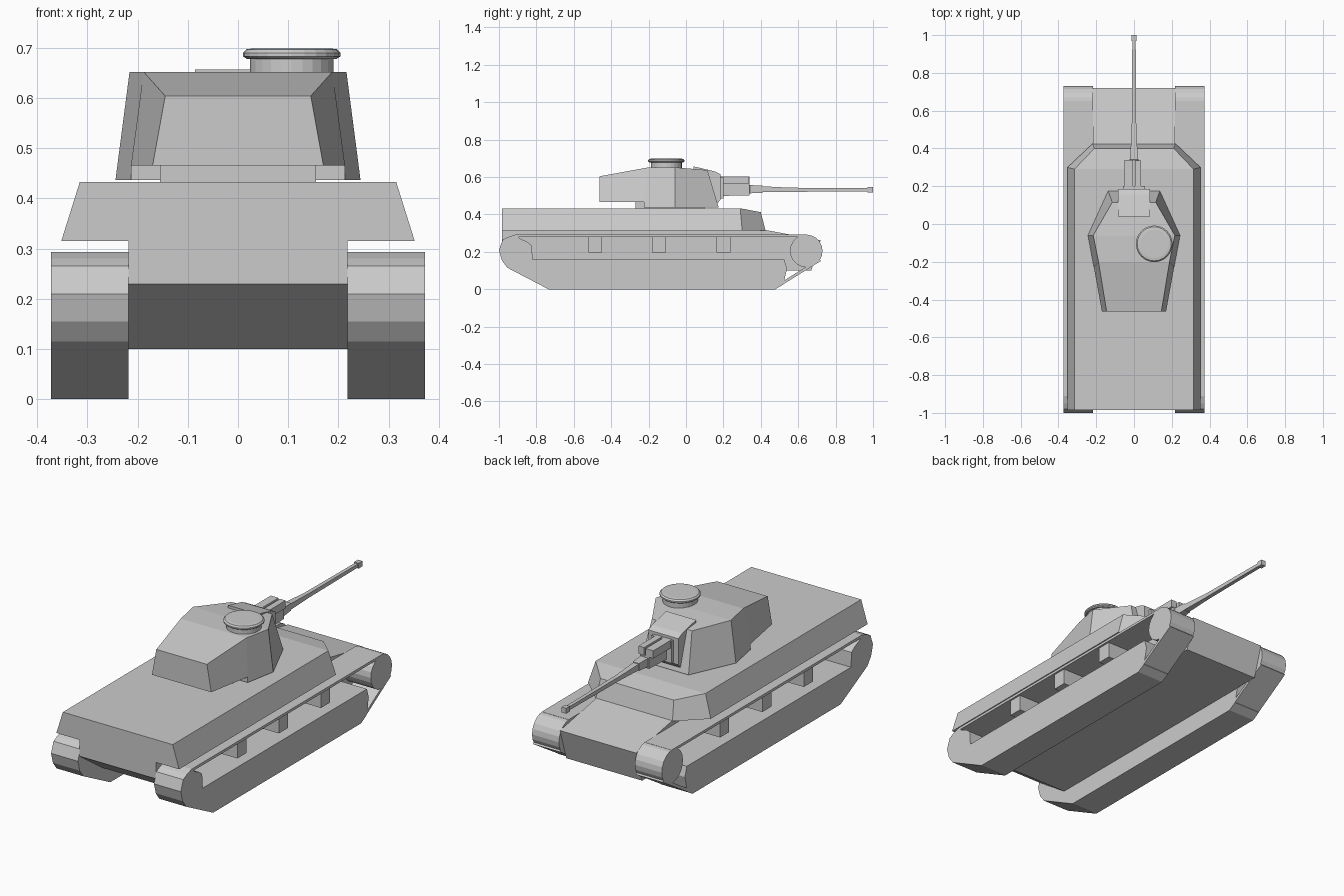
import bpy, bmesh
from math import pi, cos, sin

if "Cube" in bpy.data.objects:
    bpy.data.objects.remove(bpy.data.objects["Cube"])


def make(name, verts, faces):
    bm = bmesh.new()
    vs = [bm.verts.new(v) for v in verts]
    for f in faces:
        bm.faces.new([vs[i] for i in f])
    bmesh.ops.recalc_face_normals(bm, faces=bm.faces)
    me = bpy.data.meshes.new(name)
    bm.to_mesh(me)
    bm.free()
    ob = bpy.data.objects.new(name, me)
    bpy.context.collection.objects.link(ob)
    return ob


def loft(name, rings, caps=True):
    """Join rings holding equal numbers of points."""
    n = len(rings[0])
    verts = [p for r in rings for p in r]
    faces = [(k*n+i, k*n+(i+1) % n, (k+1)*n+(i+1) % n, (k+1)*n+i)
             for k in range(len(rings)-1) for i in range(n)]
    if caps:
        faces += [tuple(range(n)), tuple(range(len(verts)-n, len(verts)))]
    return make(name, verts, faces)


def prism(name, profile, x0, x1):
    """Extrude a (y, z) profile across x."""
    return loft(name, [[(x, y, z) for y, z in profile] for x in (x0, x1)])


def box(name, x0, x1, y0, y1, z0, z1):
    return prism(name, [(y0, z0), (y1, z0), (y1, z1), (y0, z1)], x0, x1)


def mirror_ring(half):
    """Complete a right-hand outline listed from rear to front."""
    return half + [(-x, y, z) for x, y, z in reversed(half)]


def lathe(name, cx, cy, profile, n=24):
    """Stack horizontal circles of (radius, z)."""
    return loft(name, [[(cx+r*cos(2*pi*i/n), cy+r*sin(2*pi*i/n), z)
                        for i in range(n)] for r, z in profile])


# Lower hull with sloped rear and nose
prism("lower_hull", [(-.985, .23), (-.80, .10), (.67, .10), (.72, .262),
                     (.42, .318), (-.985, .318)], -.218, .218)

# Upper hull with overhanging sides and cut front corners
base = mirror_ring([(.352, -.985, .315), (.352, .30, .315), (.22, .425, .315)])
roof = mirror_ring([(.315, -.985, .433), (.315, .29, .433), (.21, .40, .412)])
make("upper_hull", base + roof,
     [(i, (i+1) % 6, (i+1) % 6+6, i+6) for i in range(6)]
     + [(0, 1, 4, 5), (1, 2, 3, 4), (6, 7, 10, 11), (7, 8, 9, 10)])

# Running gear on both sides
track_body = [(.477, 0), (.52, .025), (.54, .11), (.525, .16), (-.82, .16),
              (-.825, .235), (-.85, .255), (-.89, .272), (-.91, .293),
              (-.95, .28), (-.98, .265), (-1, .21), (-.985, .155),
              (-.955, .115), (-.735, 0)]
top_run = [(-.91, .279), (.65, .279), (.65, .292), (-.91, .293)]
front_run = [(.477, 0), (.722, .152), (.712, .164), (.47, .013)]
for side, s in (("right", 1), ("left", -1)):
    a, b = s*.218, s*.372
    prism(side + "_track_body", track_body, a, b)
    prism(side + "_track_top", top_run, a, b)
    prism(side + "_track_front", front_run, a, b)
    prism(side + "_drive_wheel",
          [(.643 + .087*cos(2*pi*i/20), .205 + .087*sin(2*pi*i/20))
           for i in range(20)], a, b)
    for k, y in enumerate((-.485, -.145, .20)):
        box(f"{side}_track_support_{k+1}", s*.21, s*.362, y-.037, y+.037, .197, .281)

# Turret: raised tail overhang, wide middle, narrow front
low = mirror_ring([(.17, -.462, .466), (.213, -.225, .466), (.213, -.225, .437),
                   (.244, -.06, .437), (.137, .175, .437)])
top = mirror_ring([(.145, -.462, .604), (.188, -.20, .652),
                   (.216, -.06, .652), (.115, .115, .637)])
make("turret", low + top, [
    (0, 1, 8, 9), (1, 2, 7, 8), (2, 3, 6, 7), (3, 4, 5, 6),
    (10, 11, 16, 17), (11, 12, 15, 16), (12, 13, 14, 15),
    (0, 9, 17, 10), (4, 5, 14, 13),
    (0, 1, 11, 10), (1, 2, 3, 12, 11), (3, 4, 13, 12),
    (9, 8, 16, 17), (8, 7, 6, 15, 16), (6, 5, 14, 15)])
box("turret_ring", -.155, .155, -.27, .10, .43, .468)

# Commander cupola
lathe("cupola", .107, -.105, [(.083, .64), (.083, .68)])
lathe("cupola_hatch", .107, -.105,
      [(.09, .678), (.097, .683), (.097, .69), (.09, .697), (.075, .699)])

# Gun shield and gun
prism("gun_shield", [(.04, .657), (.155, .630), (.185, .615), (.185, .48),
                     (.165, .455), (.04, .455)], -.086, .086)
box("gun_mantlet", -.058, .058, .12, .20, .485, .60)
box("gun_recoil_housing_left", -.05, -.006, .17, .34, .562, .602)
box("gun_recoil_housing_right", .006, .038, .17, .335, .562, .602)


def square(y, w, h, z):
    return [(-w, y, z-h), (w, y, z-h), (w, y, z+h), (-w, y, z+h)]


loft("gun_sleeve", [square(.17, .03, .033, .532), square(.34, .026, .03, .532),
                    square(.341, .022, .022, .535), square(.41, .018, .019, .535)])
loft("gun_barrel", [square(.40, .016, .016, .535), square(.56, .011, .011, .532),
                    square(.98, .009, .009, .532)])
loft("muzzle", [square(.97, .013, .014, .532), square(1.0, .013, .014, .532)])
